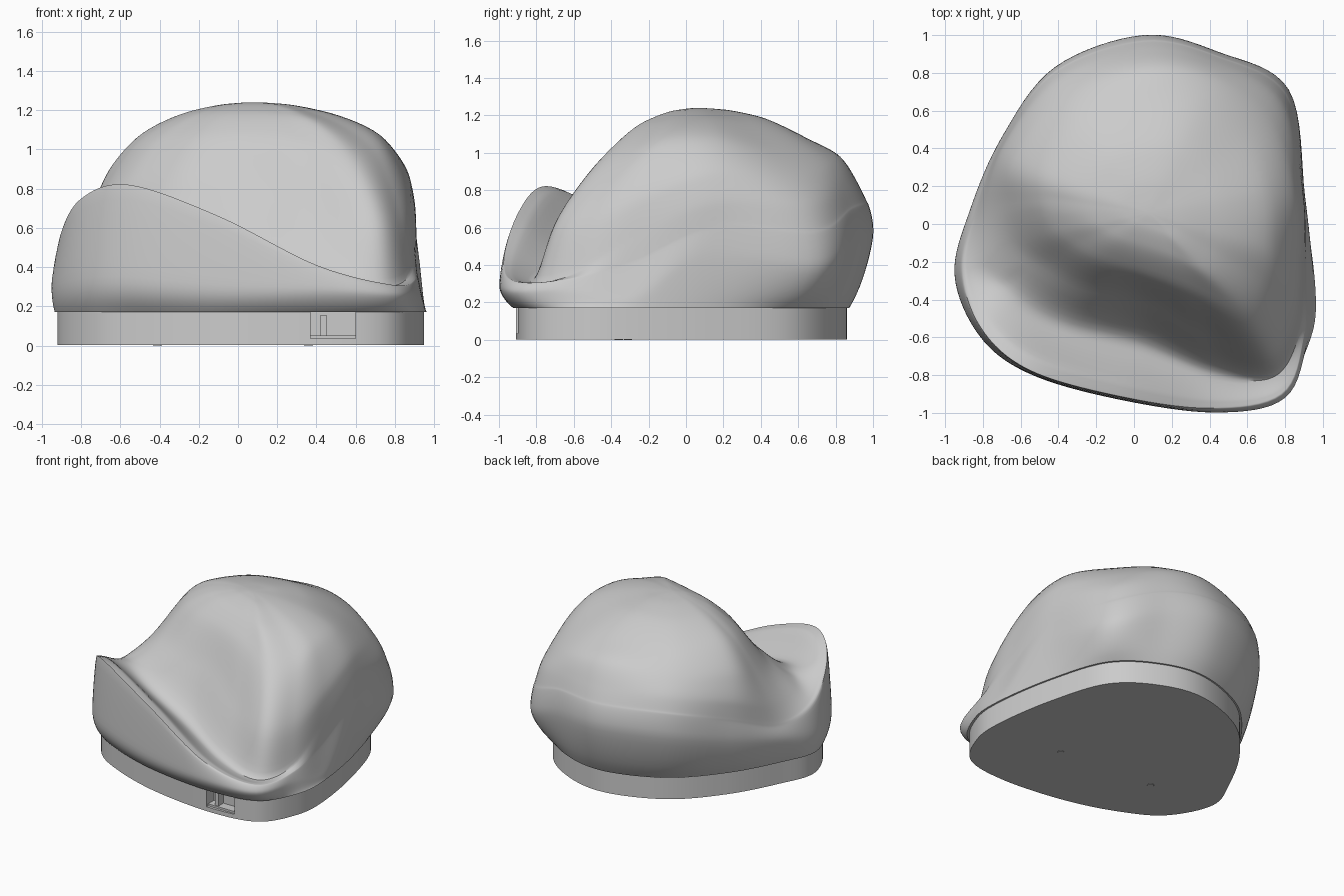
import bpy
import bmesh
from mathutils import Vector, Matrix

default_cube = bpy.data.objects.get("Cube")
if default_cube:
    bpy.data.objects.remove(default_cube, do_unlink=True)

BASE_TOP = .17
SLOT_LEFT, SLOT_RIGHT, SLOT_FLOOR, SLOT_BACK = .37, .6, .035, -.82
AROUND, ACROSS = 8, 7

plastic = bpy.data.materials.new("grey plastic")
plastic.use_nodes = True
plastic.diffuse_color = (.6, .6, .6, 1)
plastic.node_tree.nodes["Principled BSDF"].inputs["Base Color"].default_value = plastic.diffuse_color


def around(points):
    """Smooth closed curve through the control points."""
    points = [Vector(p) for p in points]
    count, curve = len(points), []
    for i in range(count):
        a, b, c, d = (points[(i + k) % count] for k in (-1, 0, 1, 2))
        for s in range(AROUND):
            t = s / AROUND
            curve.append(b + (c - a) * t / 2 + (a * 2 - b * 5 + c * 4 - d) * t * t / 2
                         + (b * 3 - a - c * 3 + d) * t ** 3 / 2)
    return curve


def slope(before, after):
    """Tangent that never overshoots its neighbours."""
    if before * after <= 0:
        return 0
    return 2 * before * after / (before + after)


def across(points):
    """Smooth open curve that bulges at the start and levels out at the end."""
    steps = [b - a for a, b in zip(points, points[1:])]
    tangents = [Vector((steps[0].x * 1.7, steps[0].y * 1.7, steps[0].z * .8))]
    for before, after in zip(steps, steps[1:]):
        tangents.append(Vector([slope(p, q) for p, q in zip(before, after)]))
    tangents.append(Vector((steps[-1].x, steps[-1].y, 0)))
    curve = []
    for i, step in enumerate(steps):
        for s in range(ACROSS):
            t = s / ACROSS
            ease = t * t * (3 - 2 * t)
            curve.append(points[i] + step * ease
                         + tangents[i] * (t * (1 - t) ** 2)
                         - tangents[i + 1] * (t * t * (1 - t)))
    return curve


def finish(bm, name):
    """Turn a bmesh into a shaded, coloured object."""
    bmesh.ops.recalc_face_normals(bm, faces=bm.faces)
    mesh = bpy.data.meshes.new(name)
    bm.to_mesh(mesh)
    bm.free()
    obj = bpy.data.objects.new(name, mesh)
    bpy.context.collection.objects.link(obj)
    mesh.materials.append(plastic)
    return obj


def loft(rings, bm):
    """Bridge closed rings and cap the first; return the vertex loops."""
    loops = [[bm.verts.new(p) for p in ring] for ring in rings]
    for low, high in zip(loops, loops[1:]):
        for i in range(len(low)):
            j = (i + 1) % len(low)
            bm.faces.new((low[i], low[j], high[j], high[i]))
    bm.faces.new(loops[0])
    return loops


def box(name, low, high):
    low, high = Vector(low), Vector(high)
    bm = bmesh.new()
    place = Matrix.Translation((low + high) / 2) @ Matrix.Diagonal((*(high - low), 1))
    bmesh.ops.create_cube(bm, size=1, matrix=place)
    return finish(bm, name)


# Control sections, counter-clockwise from the +x side
outline = [(.945, -.32), (.87, .15), (.72, .58), (.42, .8), (.08, .855),
           (-.33, .7), (-.62, .4), (-.82, .05), (-.92, -.24), (-.77, -.55),
           (-.5, -.72), (-.1, -.85), (.4, -.91), (.76, -.85), (.92, -.6)]
widest = [(.945, -.28, .24), (.905, .15, .46), (.82, .71, .41), (.45, .91, .54), (.05, 1, .58),
          (-.42, .83, .57), (-.7, .46, .47), (-.87, .07, .36), (-.95, -.27, .3), (-.82, -.59, .34),
          (-.56, -.79, .35), (-.1, -.925, .31), (.43, -.998, .29), (.8, -.92, .26), (.92, -.6, .26)]
rim = [(.91, -.28, .42), (.9, .15, .6), (.81, .69, .56), (.45, .89, .69), (.05, .975, .72),
       (-.42, .81, .71), (-.69, .45, .6), (-.84, .07, .46), (-.91, -.24, .53), (-.81, -.55, .74),
       (-.56, -.77, .82), (-.1, -.907, .66), (.4, -.975, .41), (.78, -.9, .31), (.9, -.6, .33)]
valley = [(.9, -.26, .55), (.895, .16, .72), (.78, .65, .71), (.43, .85, .81), (.05, .92, .83),
          (-.4, .77, .82), (-.69, .42, .72), (-.79, .08, .6), (-.78, -.22, .63), (-.63, -.4, .67),
          (-.38, -.54, .61), (0, -.64, .48), (.42, -.8, .36), (.74, -.81, .3), (.875, -.58, .36)]
shoulder = [(.88, -.22, .75), (.86, .16, .88), (.72, .58, .85), (.4, .79, .93), (.05, .82, .98),
            (-.37, .69, .93), (-.64, .36, .89), (-.68, .1, .81), (-.62, -.13, .78), (-.48, -.24, .81),
            (-.28, -.35, .8), (.05, -.42, .78), (.38, -.59, .66), (.7, -.7, .62), (.84, -.52, .62)]
crown = [(.72, -.12, 1.06), (.71, .16, 1.07), (.59, .46, 1.02), (.33, .63, 1.06), (.05, .64, 1.08),
         (-.28, .55, 1.07), (-.46, .28, 1.09), (-.48, .12, 1.07), (-.42, -.02, 1.06), (-.32, -.1, 1.07),
         (-.18, -.18, 1.08), (.05, -.25, 1.08), (.3, -.34, 1.05), (.57, -.45, .97), (.7, -.32, .98)]
apex = Vector((.08, .06, 1.24))


def toward_apex(scale, drop):
    """Copy of the crown section shrunk towards the highest point."""
    return [apex + Vector(((x - apex.x) * scale, (y - apex.y) * scale, (z - apex.z) * drop))
            for x, y, z in crown]


def rolled_edge():
    """Section just inside the rim that keeps the lip rounded where it dips."""
    ring = []
    for outer, inner in zip(map(Vector, rim), map(Vector, valley)):
        point = outer.lerp(inner, .22)
        if inner.z < outer.z:
            point.z = outer.z + (inner.z - outer.z) * .1
        ring.append(point)
    return ring


# Sculpted body: domed palm with a raised, curling front lip
foot = [(x * 1.015, y * 1.015, BASE_TOP) for x, y in outline]
sections = [foot, widest, rim, rolled_edge(), valley, shoulder, crown,
            toward_apex(.55, .27), toward_apex(.22, .045)]
columns = [across(list(column) + [apex]) for column in zip(*map(around, sections))]
bm = bmesh.new()
top_loop = loft(list(zip(*columns)), bm)[-1]
summit = bm.verts.new(apex)
for left, right in zip(top_loop, top_loop[1:] + top_loop[:1]):
    bm.faces.new((left, right, summit))
body = finish(bm, "palm_body")


def plate_ring(z, notched):
    """Base outline at a height, with the connector slot pushed in if notched."""
    curve = around([(x, y, z) for x, y in outline])

    def pushed(p):
        return Vector((p.x, SLOT_BACK, z)) if notched else p.copy()

    ring = []
    for a, b in zip(curve, curve[1:] + curve[:1]):
        front = a.y < -.5
        ring.append(pushed(a) if front and SLOT_LEFT < a.x < SLOT_RIGHT else a)
        for edge in (SLOT_LEFT, SLOT_RIGHT):
            if front and a.x <= edge < b.x:
                corner = a.lerp(b, (edge - a.x) / (b.x - a.x))
                pair = [corner, pushed(corner)]
                ring += pair if edge == SLOT_LEFT else pair[::-1]
    return ring


# Flat base plate with the slot
bm = bmesh.new()
loft([plate_ring(.002, False), plate_ring(SLOT_FLOOR, False),
      plate_ring(SLOT_FLOOR, True), plate_ring(BASE_TOP, True)], bm)
bmesh.ops.remove_doubles(bm, verts=bm.verts, dist=.0001)
base = finish(bm, "base_plate")

# Ledge and post inside the slot
box("slot_ledge", (SLOT_LEFT, -.89, SLOT_FLOOR - .01), (SLOT_RIGHT, SLOT_BACK, .05))
box("slot_post", (.42, -.88, .05), (.45, SLOT_BACK + .01, .155))

# Screw heads under the plate
for name, x, y in (("front_screw", .36, -.36), ("side_screw", -.41, -.31)):
    bm = bmesh.new()
    bmesh.ops.create_cone(bm, cap_ends=True, segments=24, radius1=.022, radius2=.025,
                          depth=.004, matrix=Matrix.Translation((x, y, .002)))
    finish(bm, name)

for part in (body, base):
    bpy.ops.object.select_all(action='DESELECT')
    part.select_set(True)
    bpy.context.view_layer.objects.active = part
    bpy.ops.object.shade_smooth_by_angle(angle=.6)
